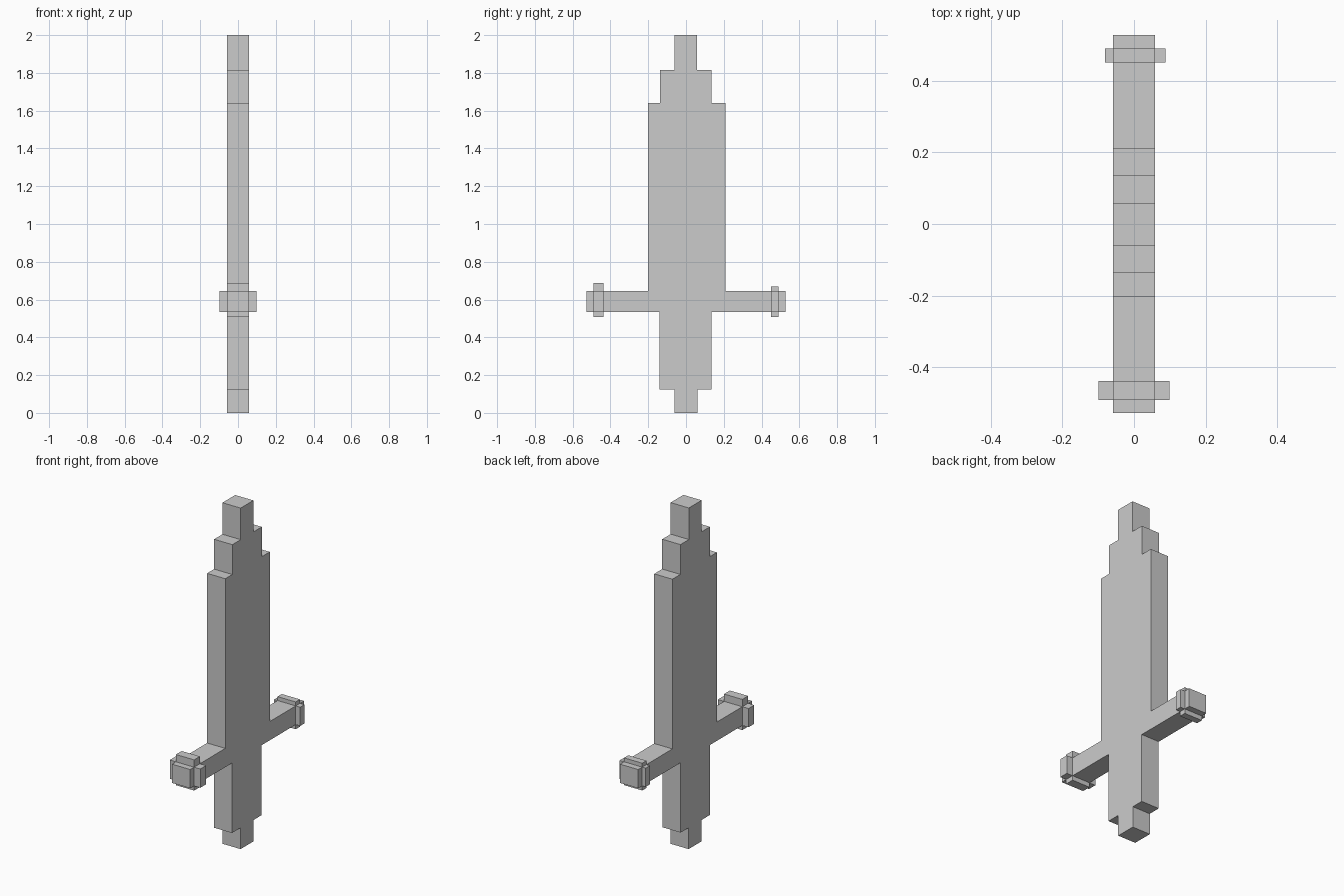
import bpy, bmesh
from mathutils import Vector

if "Cube" in bpy.data.objects:
    bpy.data.objects.remove(bpy.data.objects["Cube"])

HALF = 0.059  # half thickness of the flat body

# Stepped outline (y, z): right side upward, then left side downward
right = [(0.06, 0), (0.06, 0.125), (0.134, 0.125), (0.134, 0.535), (0.527, 0.535),
         (0.527, 0.645), (0.21, 0.645), (0.21, 1.64), (0.136, 1.64), (0.136, 1.815),
         (0.058, 1.815), (0.058, 2.0)]
left = [(-0.06, 2.0), (-0.06, 1.815), (-0.137, 1.815), (-0.137, 1.64), (-0.202, 1.64),
        (-0.202, 0.645), (-0.527, 0.645), (-0.527, 0.535), (-0.14, 0.535),
        (-0.14, 0.125), (-0.06, 0.125), (-0.06, 0)]

# Guard bands: y range, then how far each side face is raised
bands = [
    (-0.491, -0.4375, {"x+": 0.040, "x-": 0.040, "z+": 0.043, "z-": 0.027}),
    (0.4505, 0.490, {"x+": 0.029, "x-": 0.022, "z+": 0.023, "z-": 0.027}),
]

# Blade, guard and grip as one extruded slab
bm = bmesh.new()
face = bm.faces.new([bm.verts.new((-HALF, y, z)) for y, z in right + left])
slab = bmesh.ops.extrude_face_region(bm, geom=[face], use_keep_orig=True)
bmesh.ops.translate(bm, vec=(2 * HALF, 0, 0),
                    verts=[v for v in slab["geom"] if isinstance(v, bmesh.types.BMVert)])
bmesh.ops.recalc_face_normals(bm, faces=bm.faces[:])

# Loop cuts across the guard where the bands sit
for y0, y1, _ in bands:
    for y in (y0, y1):
        bmesh.ops.bisect_plane(bm, geom=bm.verts[:] + bm.edges[:] + bm.faces[:],
                               plane_co=(0, y, 0), plane_no=(0, 1, 0))
bm.normal_update()

# Raise the four faces of each band
for y0, y1, lift in bands:
    ring = [f for f in bm.faces
            if y0 < f.calc_center_median().y < y1 and abs(f.normal.y) < 0.5]
    for f in bmesh.ops.extrude_discrete_faces(bm, faces=ring)["faces"]:
        f.normal_update()
        n = f.normal.copy()
        if abs(n.x) > 0.5:
            key = "x+" if n.x > 0 else "x-"
        else:
            key = "z+" if n.z > 0 else "z-"
        bmesh.ops.translate(bm, vec=n * lift[key], verts=f.verts[:])

bmesh.ops.recalc_face_normals(bm, faces=bm.faces[:])
mesh = bpy.data.meshes.new("short_sword")
bm.to_mesh(mesh)
bm.free()
bpy.context.collection.objects.link(bpy.data.objects.new("short_sword", mesh))
